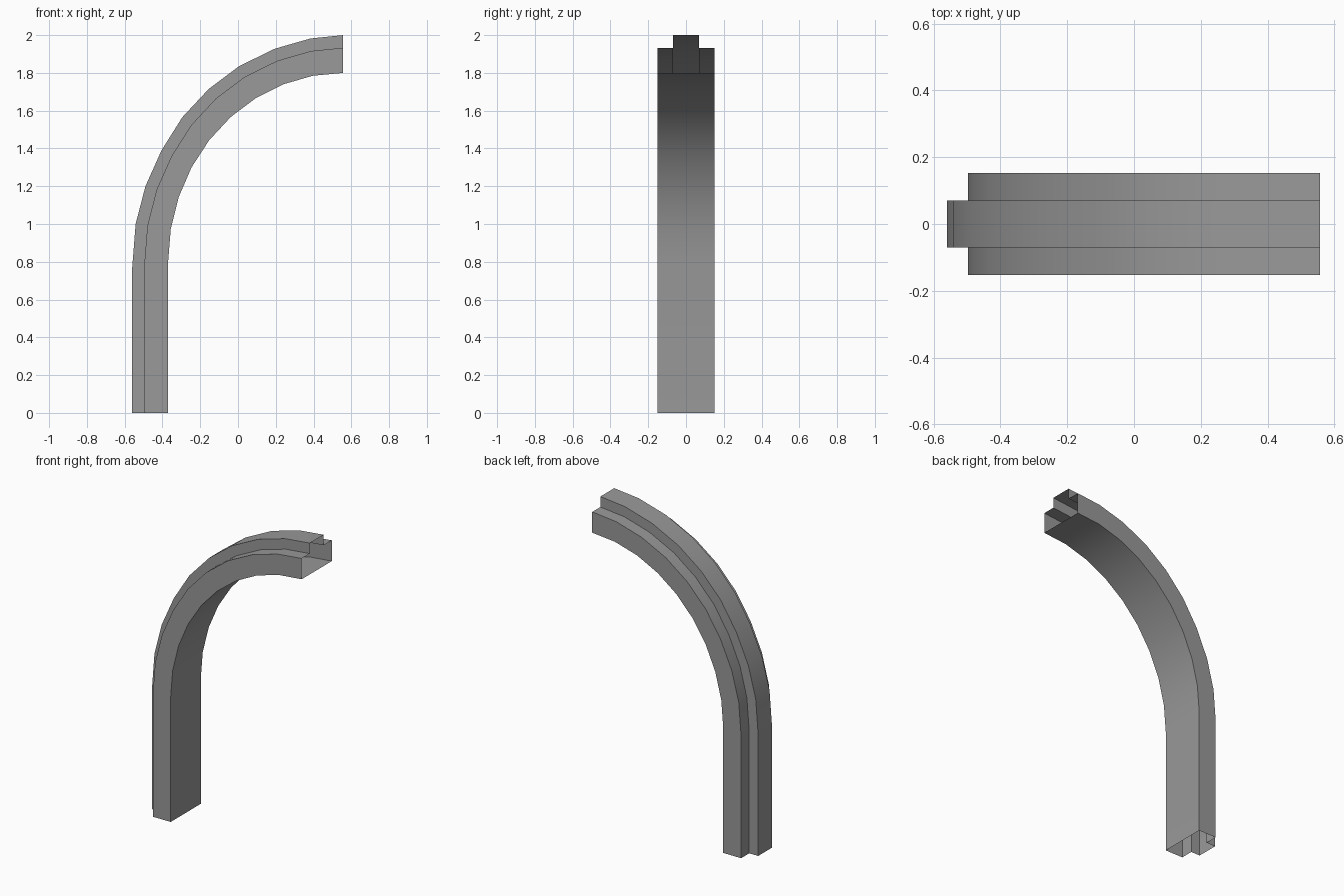
import bpy
from math import cos, sin, radians

cube = bpy.data.objects.get("Cube")
if cube:
    bpy.data.objects.remove(cube, do_unlink=True)

HALF_WIDTH, RIB_HALF, STEP = 0.152, 0.07, 0.335

grey = bpy.data.materials.new("plain grey")
grey.use_nodes = True
colour = (0.32, 0.32, 0.32, 1)
grey.diffuse_color = colour
grey.node_tree.nodes["Principled BSDF"].inputs["Base Color"].default_value = colour

# Inner edge of the bend: straight leg, then a quarter ellipse
inner = [(-0.37, 0)]
for i in range(10):
    a = radians(10 * i)
    inner.append((0.557 - 0.927 * cos(a), 0.8 + sin(a)))

# Outer edge of the rib
outer = [(-0.56, 0), (-0.56, 0.77), (-0.542, 1.0), (-0.49, 1.2), (-0.405, 1.39),
         (-0.295, 1.565), (-0.155, 1.715), (0.005, 1.835), (0.192, 1.927),
         (0.383, 1.982), (0.557, 2.0)]

# Stepped cross-section: (y, fraction from outer edge to inner edge)
half = [(HALF_WIDTH, 1), (HALF_WIDTH, STEP), (RIB_HALF, STEP), (RIB_HALF, 0)]
section = half + [(-y, t) for y, t in reversed(half)]

# Hollow shell swept along the bend, open at both ends
verts, faces = [], []
n = len(section)
for (ox, oz), (ix, iz) in zip(outer, inner):
    verts += [(ox + (ix - ox) * t, y, oz + (iz - oz) * t) for y, t in section]
for ring in range(len(outer) - 1):
    for k in range(n):
        a, b = ring * n + k, ring * n + (k + 1) % n
        faces.append((a, b, b + n, a + n))

mesh = bpy.data.meshes.new("curved_channel")
mesh.from_pydata(verts, [], faces)
mesh.materials.append(grey)
channel = bpy.data.objects.new("curved_channel", mesh)
bpy.context.collection.objects.link(channel)

# Outward normals and smooth bend with crisp profile edges
bpy.ops.object.select_all(action="DESELECT")
channel.select_set(True)
bpy.context.view_layer.objects.active = channel
bpy.ops.object.mode_set(mode="EDIT")
bpy.ops.mesh.select_all(action="SELECT")
bpy.ops.mesh.normals_make_consistent(inside=False)
bpy.ops.object.mode_set(mode="OBJECT")
bpy.ops.object.shade_smooth_by_angle(angle=radians(30))
